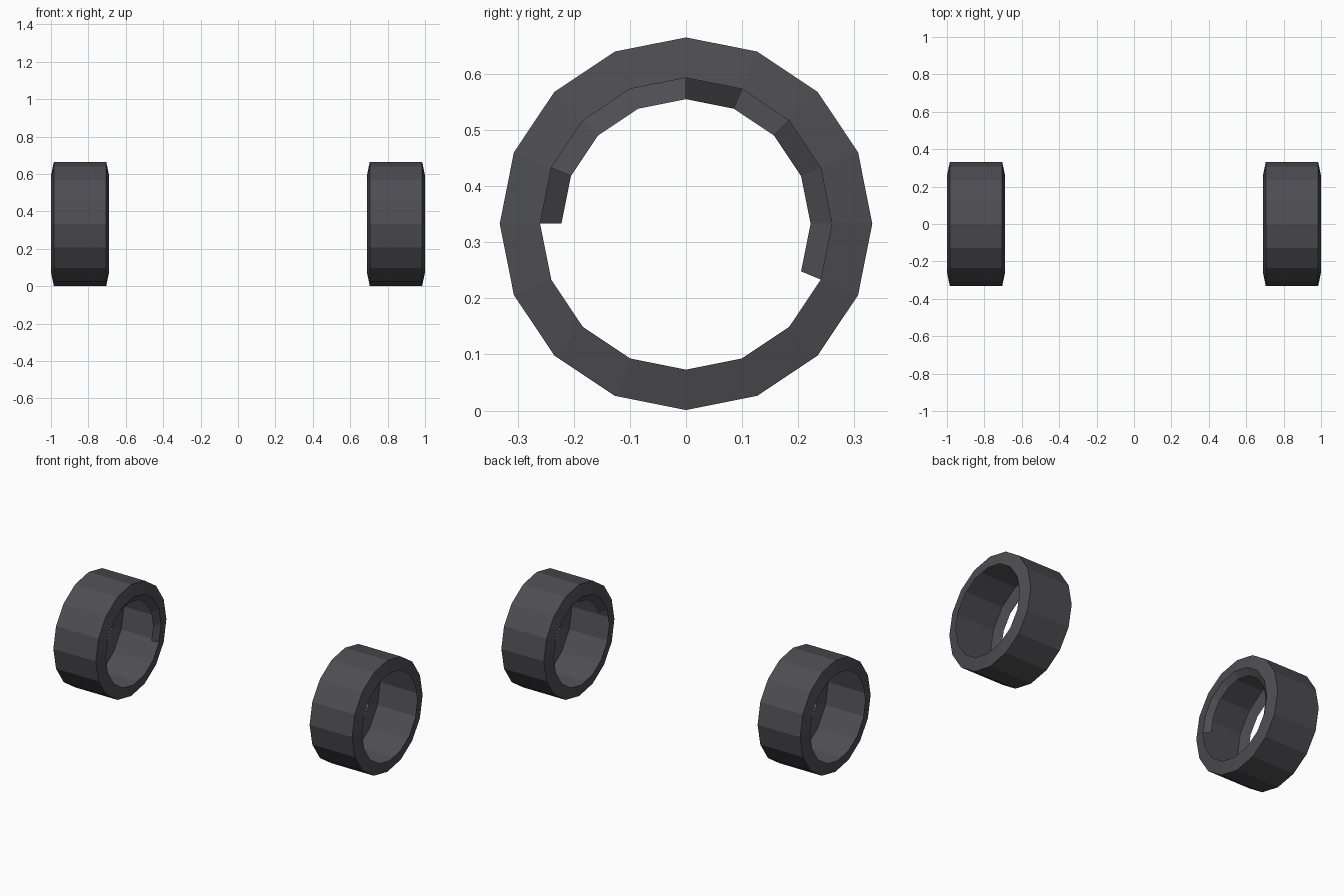
import bpy, bmesh, math

if "Cube" in bpy.data.objects:
    bpy.data.objects.remove(bpy.data.objects["Cube"])

SIDES = 16
R_OUT, R_BORE, R_LIP = 0.332, 0.26, 0.222
CZ = 0.333

rubber = bpy.data.materials.new("dark grey rubber")
rubber.diffuse_color = (0.076, 0.075, 0.084, 1)
rubber.use_nodes = True
rubber.node_tree.nodes["Principled BSDF"].inputs["Base Color"].default_value = rubber.diffuse_color


def ring(bm, x, r):
    return [bm.verts.new((x, r * math.cos(2 * math.pi * i / SIDES),
                          CZ + r * math.sin(2 * math.pi * i / SIDES)))
            for i in range(SIDES)]


def bridge(bm, a, b, segments=range(SIDES)):
    for i in segments:
        j = (i + 1) % SIDES
        bm.faces.new((a[i], a[j], b[j], b[i]))


def finish(bm, name):
    loose = [v for v in bm.verts if not v.link_faces]
    bmesh.ops.delete(bm, geom=loose, context='VERTS')
    bmesh.ops.recalc_face_normals(bm, faces=bm.faces)
    me = bpy.data.meshes.new(name)
    bm.to_mesh(me)
    bm.free()
    me.materials.append(rubber)
    ob = bpy.data.objects.new(name, me)
    bpy.context.collection.objects.link(ob)


def tire(name, side, lip_segments):
    cx = side * 0.8445
    # hollow tire shell: tread and slanted sidewalls, open towards the axle
    bm = bmesh.new()
    profile = [(-0.155, R_BORE), (-0.14, R_OUT), (0.14, R_OUT), (0.155, R_BORE)]
    rings = [ring(bm, cx + x, r) for x, r in profile]
    for a, b in zip(rings, rings[1:]):
        bridge(bm, a, b)
    finish(bm, name + "_tire")
    # partial conical lip on the end facing the middle
    bm = bmesh.new()
    outer = ring(bm, cx - side * 0.155, R_BORE)
    inner = ring(bm, cx - side * 0.13, R_LIP)
    bridge(bm, outer, inner, lip_segments)
    finish(bm, name + "_inner_lip")


# lip segments are counted from +y, turning upward
tire("left", -1, range(-1, 8))
tire("right", 1, (2, 4, 5, 6))
